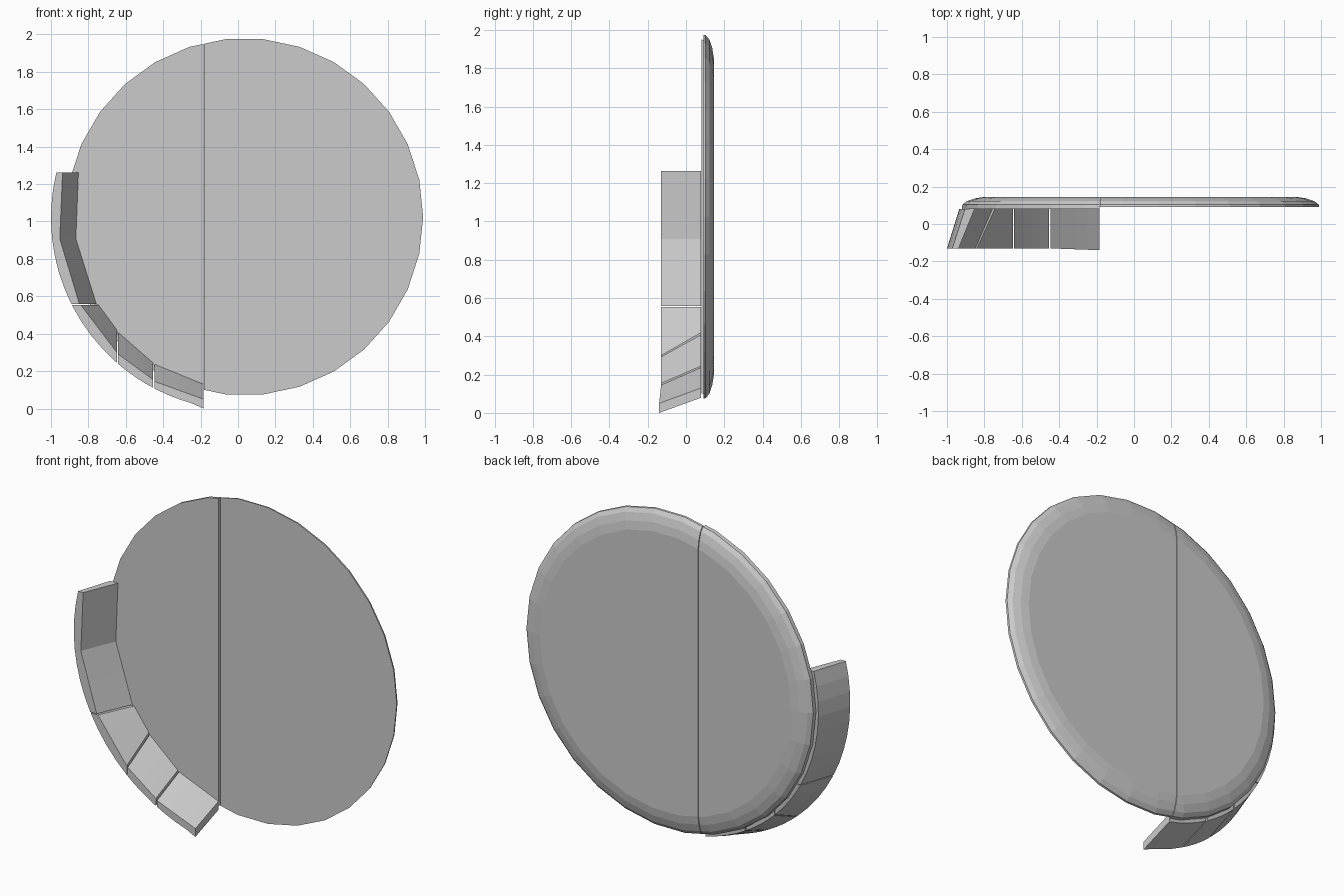
import bpy, bmesh, math
from mathutils import Vector

if "Cube" in bpy.data.objects:
    bpy.data.objects.remove(bpy.data.objects["Cube"])

SPLIT = -0.183


def finish(bm, name):
    bmesh.ops.recalc_face_normals(bm, faces=bm.faces)
    me = bpy.data.meshes.new(name)
    bm.to_mesh(me)
    bm.free()
    ob = bpy.data.objects.new(name, me)
    bpy.context.collection.objects.link(ob)


# Round plate with rounded back edge, cut into two halves
def plate_half(name, front, keep_left):
    bm = bmesh.new()
    n = 30
    profile = [(front, 0.955), (0.103, 0.953), (0.122, 0.93), (0.137, 0.885), (0.145, 0.835)]
    rings = []
    for y, r in profile:
        rings.append([bm.verts.new((0.035 + r * math.cos(2 * math.pi * i / n), y,
                                    1.025 + r * math.sin(2 * math.pi * i / n))) for i in range(n)])
    for a, b in zip(rings, rings[1:]):
        for i in range(n):
            j = (i + 1) % n
            bm.faces.new((a[i], a[j], b[j], b[i]))
    bm.faces.new(rings[0])
    bm.faces.new(rings[-1])
    x = SPLIT - 0.002 if keep_left else SPLIT + 0.002
    res = bmesh.ops.bisect_plane(bm, geom=bm.verts[:] + bm.edges[:] + bm.faces[:],
                                 plane_co=(x, 0, 0), plane_no=(1, 0, 0),
                                 clear_outer=keep_left, clear_inner=not keep_left)
    edges = [e for e in res['geom_cut'] if isinstance(e, bmesh.types.BMEdge)]
    bmesh.ops.holes_fill(bm, edges=edges, sides=0)
    finish(bm, name)


plate_half("plate_left", 0.08, True)
plate_half("plate_right", 0.092, False)


# Flared rim: each segment has a flat inner face and a curved outer face
def on_circle(r, x=None, z=None):
    cx, cz = 0.03, 1.02
    if x is not None:
        return (x, cz - math.sqrt(r * r - (x - cx) ** 2))
    return (cx - math.sqrt(r * r - (z - cz) ** 2), z)


def joint(inner_front, inner_back, y=-0.13, **cut):
    of, ob = on_circle(1.03, **cut), on_circle(0.965, **cut)
    return [Vector((p[0], d, p[1])) for p, d in
            ((of, y), (inner_front, y), (inner_back, 0.079), (ob, 0.079))]


def rim_segment(name, a, b, steps=4):
    bm = bmesh.new()
    rings = []
    for k in range(steps + 1):
        t = k / steps
        pts = [p.lerp(q, t) for p, q in zip(a, b)]
        if 0 < k < steps:
            for i, r in ((0, 1.03), (3, 0.965)):
                d = Vector((pts[i].x - 0.03, 0, pts[i].z - 1.02)).normalized() * r
                pts[i] = Vector((0.03 + d.x, pts[i].y, 1.02 + d.z))
        rings.append([bm.verts.new(p) for p in pts])
    for r, s in zip(rings, rings[1:]):
        for i in range(4):
            j = (i + 1) % 4
            bm.faces.new((r[i], r[j], s[j], s[i]))
    bm.faces.new(rings[0])
    bm.faces.new(rings[-1])
    finish(bm, name)


j_top = joint((-0.938, 1.262), (-0.853, 1.262), z=1.262)
j_mid = joint((-0.953, 0.908), (-0.867, 0.908), z=0.908)
segments = [
    (j_top, j_mid),
    (j_mid, joint((-0.848, 0.558), (-0.757, 0.558), z=0.558)),
    (joint((-0.84, 0.553), (-0.745, 0.553), z=0.553), joint((-0.648, 0.30), (-0.648, 0.42), x=-0.648)),
    (joint((-0.642, 0.292), (-0.642, 0.408), x=-0.642), joint((-0.455, 0.155), (-0.455, 0.245), x=-0.455)),
    (joint((-0.447, 0.145), (-0.447, 0.237), x=-0.447), joint((-0.185, 0.05), (-0.185, 0.13), -0.14, x=-0.185)),
]
segments[-1][1][0].z = 0.0
for i, (a, b) in enumerate(segments):
    rim_segment(f"rim_segment_{i + 1}", a, b)
